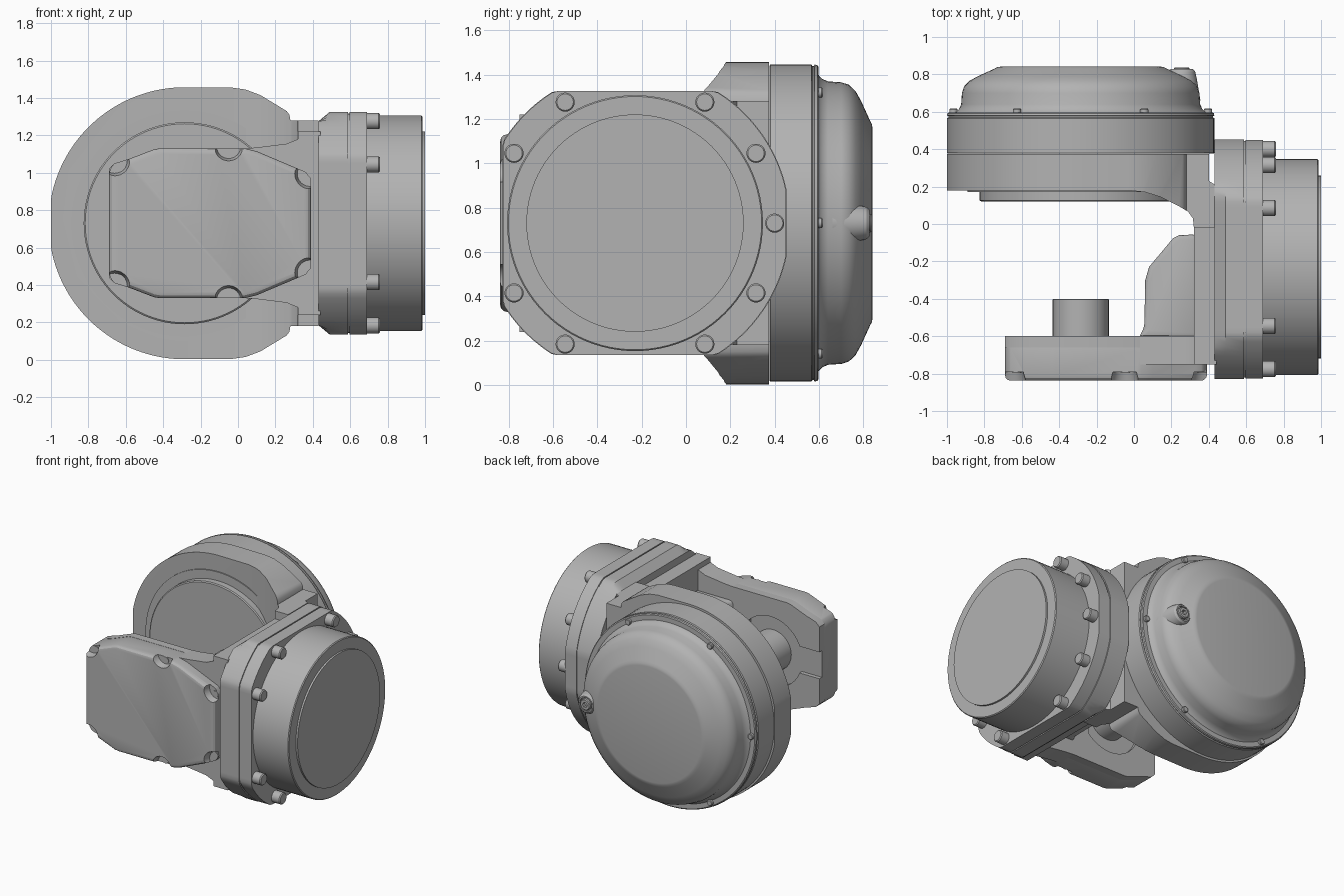
import bpy, bmesh, math
from math import sin, cos, pi, radians
from mathutils import Vector

if "Cube" in bpy.data.objects:
    bpy.data.objects.remove(bpy.data.objects["Cube"], do_unlink=True)

grey = bpy.data.materials.new("cast metal grey")
grey.use_nodes = True
grey.diffuse_color = (0.45, 0.45, 0.45, 1)
grey.node_tree.nodes["Principled BSDF"].inputs["Base Color"].default_value = grey.diffuse_color

MID = 0.73                 # height of both axes
JOINT_X = -0.285           # joint axis, runs along y
MOTOR_Y = -0.23            # motor axis, runs along x
PLACE = {"x": lambda t, a, b: (t, a, b),
         "y": lambda t, a, b: (a, t, b),
         "z": lambda t, a, b: (a, b, t)}


def circle(ca, cb, r, n=96):
    return [(ca + r * cos(2 * pi * i / n), cb + r * sin(2 * pi * i / n)) for i in range(n)]


def clip(pts, a0, a1, b0, b1):
    return [(min(max(a, a0), a1), min(max(b, b0), b1)) for a, b in pts]


def mirror_z(pts):
    """Close an upper outline with its reflection about the middle height."""
    return pts + [(x, 2 * MID - z) for x, z in reversed(pts)]


def loft(name, axis, sections):
    """Skin equal outlines placed along an axis: (position, outline)."""
    bm = bmesh.new()
    rings = [[bm.verts.new(PLACE[axis](t, a, b)) for a, b in pts] for t, pts in sections]
    n = len(rings[0])
    for lo, hi in zip(rings, rings[1:]):
        for i in range(n):
            j = (i + 1) % n
            bm.faces.new((lo[i], lo[j], hi[j], hi[i]))
    bm.faces.new(rings[0])
    bm.faces.new(rings[-1])
    bmesh.ops.remove_doubles(bm, verts=bm.verts, dist=0.0005)
    bmesh.ops.recalc_face_normals(bm, faces=bm.faces)
    mesh = bpy.data.meshes.new(name)
    bm.to_mesh(mesh)
    bm.free()
    mesh.materials.append(grey)
    ob = bpy.data.objects.new(name, mesh)
    bpy.context.collection.objects.link(ob)
    return ob


def prism(name, axis, t0, t1, pts):
    return loft(name, axis, [(t0, pts), (t1, pts)])


def turned(name, axis, centre, profile, n=96):
    """Round part from (position, radius) pairs."""
    return loft(name, axis, [(t, circle(*centre, r, n)) for t, r in profile])


def apply(ob, kind, **settings):
    mod = ob.modifiers.new(kind.title(), kind)
    for key, value in settings.items():
        setattr(mod, key, value)
    bpy.context.view_layer.objects.active = ob
    bpy.ops.object.modifier_apply(modifier=mod.name)


def bevel(ob, width, segments=3):
    apply(ob, "BEVEL", width=width, segments=segments, limit_method="ANGLE",
          angle_limit=radians(30))


def boolean(ob, tool, operation="DIFFERENCE"):
    apply(ob, "BOOLEAN", object=tool, operation=operation, solver="EXACT")
    bpy.data.objects.remove(tool, do_unlink=True)


JOINT = (JOINT_X, MID)
MOTOR = (MOTOR_Y, MID)

# Joint housing: rounded front outline, swept into the side web
arc = [(max(-1.0, JOINT_X + 0.727 * cos(a)), MID + 0.727 * sin(a))
       for a in (pi - i * pi / 80 for i in range(41))]
shoulder = [(-0.03, 1.455), (0.04, 1.445), (0.12, 1.415), (0.26, 1.33),
            (0.275, 1.31), (0.28, 1.28), (0.43, 1.28)]
housing = prism("joint_housing", "y", -0.1, 0.375, mirror_z(arc[1:] + shoulder))
plan = [(-1.1, 0.4), (-1.1, 0.18), (-0.03, 0.18), (0.06, 0.17), (0.14, 0.145), (0.24, 0.095),
        (0.29, 0.065), (0.315, 0.03), (0.32, -0.02), (0.45, -0.02), (0.45, 0.2),
        (0.4, 0.23), (0.4, 0.4)]
boolean(housing, prism("plan_cutter", "z", -0.1, 1.6, plan), "INTERSECT")

# Output disc on the inner side of the joint
turned("output_ring", "y", JOINT, [(0.172, 0.605), (0.2, 0.605)])
turned("output_disc", "y", JOINT, [(0.12, 0.532), (0.126, 0.54), (0.2, 0.54)])

# Rear joint ring, lip and domed cover
turned("joint_ring", "y", JOINT, [(0.376, 0.708), (0.38, 0.715), (0.565, 0.715), (0.57, 0.708),
                                  (0.577, 0.708), (0.58, 0.715), (0.592, 0.712), (0.597, 0.705)])
turned("domed_cover", "y", JOINT, [(0.59, 0.68), (0.6, 0.665), (0.615, 0.65), (0.64, 0.639),
                                   (0.7, 0.635), (0.735, 0.624), (0.765, 0.595), (0.79, 0.55),
                                   (0.83, 0.462), (0.838, 0.447), (0.841, 0.43)])
for i in range(6):
    a = i * pi / 3
    turned(f"cover_screw_{i + 1}", "y", (JOINT_X + 0.68 * cos(a), MID + 0.68 * sin(a)),
           [(0.58, 0.022), (0.612, 0.022), (0.617, 0.018)], 20)

# Filler plug boss on the dome
PLUG = (0.255, MID)
boss = turned("plug_boss", "y", PLUG, [(0.66, 0.1), (0.72, 0.09), (0.78, 0.08), (0.815, 0.072),
                                       (0.828, 0.06)], 40)
boolean(boss, turned("boss_cutter", "y", PLUG, [(0.81, 0.05), (0.9, 0.05)], 32))
plug = turned("filler_plug", "y", PLUG, [(0.8, 0.042), (0.832, 0.042), (0.838, 0.036)], 32)
boolean(plug, turned("socket_cutter", "y", PLUG, [(0.815, 0.02), (0.9, 0.02)], 6))

# Side web joining housing and front arm
prism("side_web", "x", 0.32, 0.44, [(-0.75, 0.24), (0.1, 0.24), (0.1, 1.22), (-0.75, 1.22)])

# Motor flange: round plates trimmed flat on four sides
def trimmed(half_height, shrink=0.0):
    return clip(circle(*MOTOR, 0.7 - shrink, 144), -0.828 + shrink, 0.453 - shrink,
                MID - half_height, MID + half_height)


loft("inner_flange", "x", [(0.43, trimmed(0.545)), (0.49, trimmed(0.595)), (0.588, trimmed(0.595))])
prism("flange_gasket", "x", 0.58, 0.605, trimmed(0.587, 0.008))
prism("outer_flange", "x", 0.597, 0.69, trimmed(0.595, 0.003))

# Motor body, end disc and flange bolts
turned("motor_body", "x", MOTOR, [(0.68, 0.577), (0.98, 0.577), (0.986, 0.571)])
turned("motor_end_disc", "x", MOTOR, [(0.98, 0.49), (1.0, 0.49)])
for i, deg in enumerate((0, 30, 60, 120, 150, 210, 240, 300, 330)):
    a = radians(deg)
    turned(f"flange_bolt_{i + 1}", "x", (MOTOR_Y + 0.63 * cos(a), MID + 0.63 * sin(a)),
           [(0.68, 0.043), (0.752, 0.043), (0.759, 0.037)], 28)

# Front arm mount flaring out to the web
mount = prism("arm_mount", "y", -0.75, -0.6, mirror_z(
    [(-0.1, 1.12), (0.1, 1.135), (0.26, 1.155), (0.32, 1.18), (0.38, 1.22), (0.44, 1.22)]))

# Gear nose in the corner between arm and web
nose = prism("gear_nose", "z", MID - 0.3, MID + 0.3,
             [(0.02, -0.61), (0.055, -0.56), (0.06, -0.3), (0.08, -0.23), (0.21, -0.075),
              (0.24, -0.06), (0.34, -0.055), (0.34, -0.61)])
bevel(nose, 0.05)

# Front arm backing plate with recess around the output shaft
outline = mirror_z([(-0.69, 1.02), (-0.66, 1.05), (-0.58, 1.075), (-0.45, 1.125), (-0.42, 1.13),
                    (0.04, 1.13), (0.1, 1.115), (0.36, 1.005), (0.39, 0.975)])
plate = prism("arm_back_plate", "y", -0.66, -0.6, outline)
boolean(plate, turned("recess_cutter", "y", JOINT, [(-0.63, 0.26), (-0.5, 0.26)], 64))
boolean(plate, prism("slot_cutter", "y", -0.63, -0.5,
                     clip([(-1, 0), (-0.4, 0), (-0.4, 2), (-1, 2)], -1, 1, MID - 0.1, MID + 0.1)))
turned("output_shaft", "y", JOINT, [(-0.65, 0.15), (-0.404, 0.15), (-0.4, 0.146)], 64)

# Front arm cover with screw pockets
cover = prism("arm_cover", "y", -0.838, -0.635, outline)
bevel(cover, 0.03)
for dz in (1, -1):
    for x, z, r in ((-0.05, 0.41, 0.075), (-0.66, 0.335, 0.08), (0.385, 0.265, 0.08)):
        boolean(cover, turned("pocket_cutter", "y", (x, MID + dz * z),
                              [(-0.79, r * 0.85), (-0.78 - 0.08, r * 1.1)], 32))
        turned("cover_pocket_screw", "y", (x * 0.95, MID + dz * (z - 0.035)),
               [(-0.78, 0.025), (-0.795, 0.025)], 20)

# Smooth shading with crisp edges
for ob in bpy.context.scene.objects:
    if ob.type == "MESH":
        bpy.ops.object.select_all(action="DESELECT")
        ob.select_set(True)
        bpy.context.view_layer.objects.active = ob
        bpy.ops.object.shade_smooth_by_angle(angle=radians(28))
